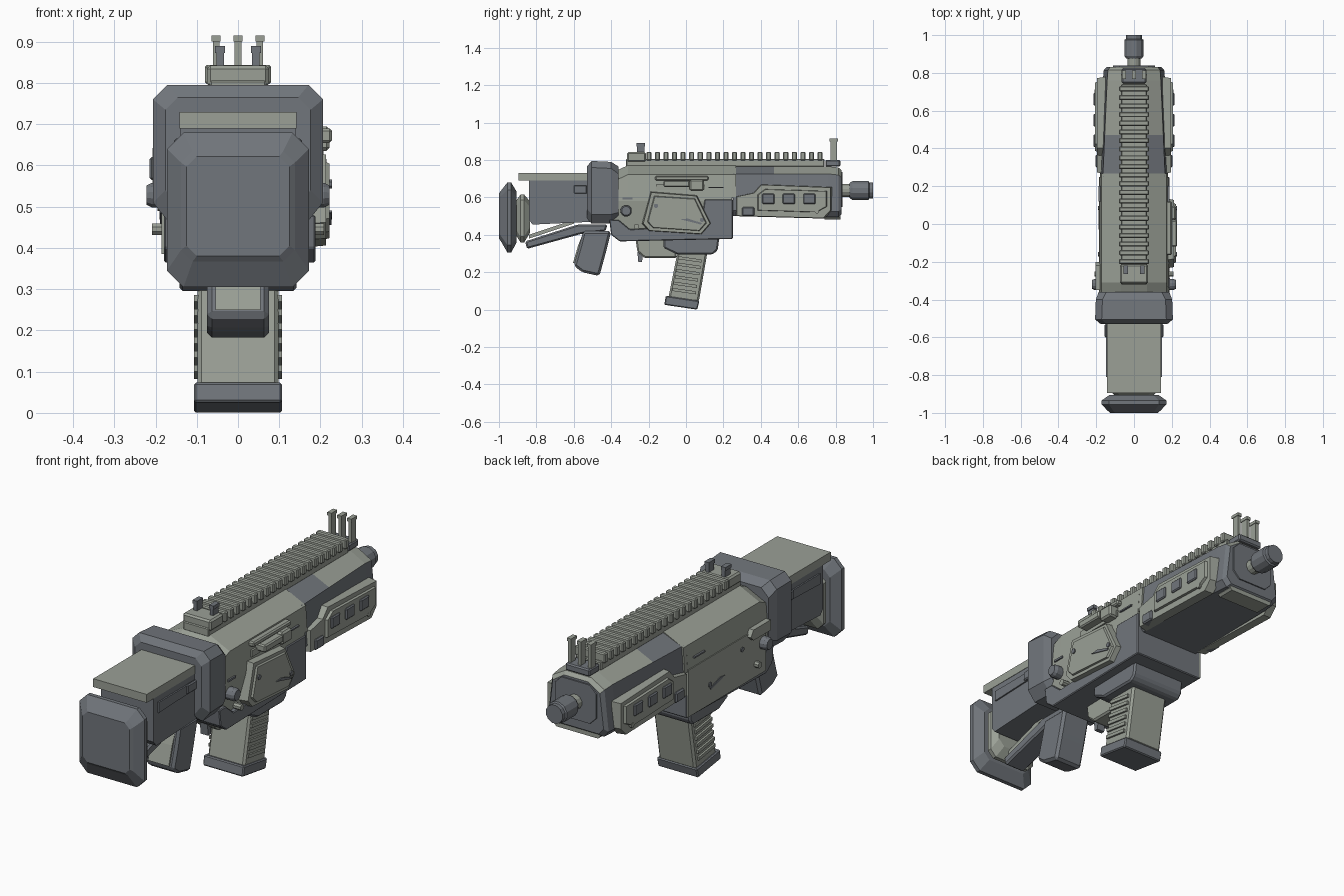
import bpy, bmesh, math
from mathutils import Vector


def material(name, rgb):
    m = bpy.data.materials.new(name)
    m.diffuse_color = (*rgb, 1)
    return m


GREEN = material("olive grey", (0.325, 0.35, 0.305))
DARK = material("slate grey", (0.165, 0.18, 0.20))


def finish(name, bm, mat):
    bmesh.ops.recalc_face_normals(bm, faces=bm.faces)
    me = bpy.data.meshes.new(name)
    bm.to_mesh(me)
    bm.free()
    me.materials.append(mat)
    ob = bpy.data.objects.new(name, me)
    bpy.context.collection.objects.link(ob)
    return ob


def loft(name, rings, mat):
    """Skin between closed rings of points, capped at both ends."""
    bm = bmesh.new()
    loops = [[bm.verts.new(p) for p in r] for r in rings]
    n = len(loops[0])
    for a, b in zip(loops, loops[1:]):
        for i in range(n):
            bm.faces.new((a[i], a[(i + 1) % n], b[(i + 1) % n], b[i]))
    bm.faces.new(loops[0])
    bm.faces.new(loops[-1])
    return finish(name, bm, mat)


def octagon(y, hx, z0, z1, tx, tz, bx, bz, low=None):
    """Chamfered cross-section; low is the half width of the lower side."""
    lx = low or hx
    half = [(lx - bx, z0), (lx, z0 + bz), (hx, z1 - tz), (hx - tx, z1)]
    return [(x, y, z) for x, z in half] + [(-x, y, z) for x, z in reversed(half)]


def prism(name, pts, x0, x1, mat, bevel=0, inset=0):
    """Side profile of (y, z) points extruded along x; inset shrinks the x1 end."""
    cy = sum(p[0] for p in pts) / len(pts)
    cz = sum(p[1] for p in pts) / len(pts)
    k = 1 - inset
    ob = loft(name, [[(x0, y, z) for y, z in pts],
                     [(x1, cy + (y - cy) * k, cz + (z - cz) * k) for y, z in pts]], mat)
    if bevel:
        bm = bmesh.new()
        bm.from_mesh(ob.data)
        bmesh.ops.bevel(bm, geom=bm.edges[:], offset=bevel, segments=1, affect='EDGES')
        bm.to_mesh(ob.data)
        bm.free()
    return ob


def box(name, x0, x1, y0, y1, z0, z1, mat, bevel=0):
    return prism(name, [(y0, z0), (y1, z0), (y1, z1), (y0, z1)], x0, x1, mat, bevel)


def disc(name, axis, centre, stations, mat, n=12):
    """Turned part: stations are (distance, radius) along the axis."""
    rings = []
    for d, r in stations:
        ring = []
        for i in range(n):
            a = 2 * math.pi * (i + 0.5) / n
            u, v = r * math.cos(a), r * math.sin(a)
            off = (d, u, v) if axis == 'x' else (u, d, v)
            ring.append(tuple(Vector(centre) + Vector(off)))
        rings.append(ring)
    return loft(name, rings, mat)


# Butt pad and its inner backing
loft("butt_pad", [octagon(y, hx, z0, z1, c, c, c, c) for y, hx, z0, z1, c in (
    (-1.0, 0.125, 0.38, 0.622, 0.025), (-0.99, 0.138, 0.367, 0.635, 0.028),
    (-0.955, 0.172, 0.305, 0.68, 0.04), (-0.935, 0.172, 0.305, 0.68, 0.04),
    (-0.905, 0.13, 0.36, 0.63, 0.03))], DARK)
loft("pad_backing", [octagon(y, hx, z0, z1, 0.03, 0.03, 0.03, 0.03) for y, hx, z0, z1 in (
    (-0.91, 0.10, 0.40, 0.58), (-0.885, 0.125, 0.36, 0.615),
    (-0.865, 0.125, 0.36, 0.615), (-0.835, 0.10, 0.41, 0.58))], GREEN)

# Stock
prism("stock_body", [(-0.84, 0.48), (-0.82, 0.455), (-0.5, 0.47), (-0.5, 0.69), (-0.84, 0.69)],
      -0.14, 0.14, DARK)
box("cheek_rest", -0.142, 0.142, -0.895, -0.5, 0.69, 0.73, GREEN)
box("cheek_rest_base", -0.12, 0.12, -0.84, -0.5, 0.67, 0.70, GREEN)
for s in (-1, 1):
    prism("stock_side_rib", [(-0.81, 0.61), (-0.52, 0.62), (-0.52, 0.66), (-0.81, 0.66)],
          s * 0.13, s * 0.147, DARK)
    box("stock_latch", s * 0.14, s * 0.155, -0.60, -0.53, 0.62, 0.665, DARK, 0.005)
prism("stock_strut", [(-0.85, 0.325), (-0.86, 0.365), (-0.58, 0.455), (-0.42, 0.455),
                      (-0.43, 0.42), (-0.56, 0.405)], -0.055, 0.055, DARK, 0.008)
prism("strut_spine", [(-0.84, 0.38), (-0.60, 0.46), (-0.60, 0.48), (-0.84, 0.40)], -0.04, 0.04, GREEN)

# Pistol grip with a lighter back strap
prism("grip", [(-0.55, 0.42), (-0.40, 0.42), (-0.43, 0.30), (-0.463, 0.18), (-0.555, 0.20),
               (-0.60, 0.235), (-0.57, 0.34)], -0.075, 0.075, DARK, 0.012)
prism("grip_back_strap", [(-0.604, 0.25), (-0.578, 0.34), (-0.55, 0.41), (-0.53, 0.41), (-0.58, 0.25)],
      -0.055, 0.055, GREEN)

# Collar around the rear of the receiver
loft("collar", [octagon(y, hx, z0, z1, c, c, 0.04, 0.05) for y, hx, z0, z1, c in (
    (-0.53, 0.176, 0.49, 0.765, 0.03), (-0.505, 0.206, 0.46, 0.795, 0.035),
    (-0.40, 0.202, 0.46, 0.79, 0.035), (-0.36, 0.187, 0.47, 0.765, 0.04))], DARK)

# Receiver
loft("receiver_upper", [octagon(y, 0.173, 0.42, z1, 0.105, 0.05, 0.02, 0.16, 0.184) for y, z1 in (
    (-0.39, 0.735), (-0.31, 0.772), (0.246, 0.772))], GREEN)
loft("receiver_front", [octagon(y, 0.173, 0.60, 0.772, 0.105, 0.05, 0.0, 0.005, 0.181)
                        for y in (0.24, 0.268)], GREEN)
prism("receiver_lower", [(-0.41, 0.48), (-0.40, 0.40), (-0.355, 0.365), (0.25, 0.378), (0.25, 0.59),
                         (0.10, 0.59), (0.08, 0.45), (-0.30, 0.43), (-0.36, 0.48)],
      -0.18, 0.188, DARK, 0.004)
box("left_skin", -0.186, -0.17, -0.34, 0.248, 0.385, 0.61, GREEN)

# Trigger housing, magazine well and magazine
prism("trigger_housing", [(-0.27, 0.38), (-0.05, 0.38), (-0.05, 0.275), (-0.22, 0.275), (-0.26, 0.31)],
      -0.06, 0.06, GREEN, 0.008)
prism("trigger", [(-0.26, 0.31), (-0.23, 0.30), (-0.235, 0.255), (-0.255, 0.255)], -0.02, 0.02, DARK)
prism("magazine_well", [(-0.12, 0.385), (0.178, 0.385), (0.17, 0.32), (0.145, 0.296), (-0.05, 0.296),
                        (-0.12, 0.33)], -0.142, 0.142, DARK, 0.008)
prism("magazine", [(-0.045, 0.31), (0.115, 0.31), (0.068, 0.04), (-0.097, 0.05)], -0.098, 0.098, GREEN, 0.01)
prism("magazine_base", [(-0.108, 0.074), (0.072, 0.047), (0.06, 0.0), (-0.116, 0.026)],
      -0.107, 0.107, DARK, 0.005)
for s in (-1, 1):
    for i in range(6):
        z, y = 0.10 + i * 0.034, -0.012 + i * 0.006
        prism("magazine_rib", [(y - 0.06, z), (y + 0.065, z - 0.018), (y + 0.065, z - 0.002), (y - 0.06, z + 0.016)],
              s * 0.09, s * 0.107, GREEN)

# Fore-end, with a lighter top surface towards the front
fore = loft("fore_end", [octagon(y, hx, z0, z1, tx, 0.04, 0.025, 0.03, low) for y, hx, low, z0, z1, tx in (
    (0.25, 0.165, 0.18, 0.50, 0.766, 0.095), (0.47, 0.155, 0.174, 0.50, 0.766, 0.085),
    (0.76, 0.142, 0.165, 0.495, 0.766, 0.075), (0.815, 0.138, 0.16, 0.495, 0.76, 0.07),
    (0.832, 0.125, 0.145, 0.51, 0.745, 0.06))], DARK)
fore.data.materials.append(GREEN)
for f in fore.data.polygons:
    if f.normal.z > 0.6 and f.center.y > 0.47:
        f.material_index = 1
loft("fore_end_lip", [octagon(y, 0.12, 0.483, 0.52, 0.01, 0.01, 0.01, 0.01) for y in (0.74, 0.825)], GREEN)
for s in (-1, 1):
    prism("side_panel", [(0.265, 0.50), (0.74, 0.487), (0.78, 0.53), (0.78, 0.655), (0.40, 0.67),
                         (0.36, 0.625), (0.265, 0.605)], s * 0.15, s * 0.195, GREEN, 0, 0.03)
    prism("side_panel_face", [(0.38, 0.53), (0.70, 0.52), (0.755, 0.55), (0.755, 0.635), (0.42, 0.645),
                              (0.38, 0.615)], s * 0.19, s * 0.207, GREEN, 0, 0.04)
    box("panel_foot", s * 0.16, s * 0.205, 0.30, 0.365, 0.50, 0.55, DARK, 0.006)
    for y in (0.44, 0.55, 0.66):
        box("panel_window", s * 0.20, s * 0.215, y - 0.033, y + 0.033, 0.565, 0.62, DARK, 0.005)
    disc("panel_screw", 'x', (0, 0.70, 0.525), [(s * 0.19, 0.012), (s * 0.208, 0.012)], GREEN, 8)

# Barrel and muzzle
loft("front_plate", [octagon(y, 0.11, 0.55, 0.735, c, c, c, c) for y, c in ((0.82, 0.03), (0.838, 0.035))], DARK)
disc("barrel", 'y', (0, 0, 0.637), [(0.80, 0.035), (0.90, 0.035)], GREEN)
disc("muzzle", 'y', (0, 0, 0.637), [(0.875, 0.042), (0.89, 0.052), (0.975, 0.052), (0.98, 0.045),
                                   (1.0, 0.045)], DARK)

# Top rail with evenly spaced teeth
box("rail_base", -0.068, 0.068, -0.32, 0.74, 0.765, 0.806, GREEN, 0.004)
for i in range(21):
    y = -0.198 + i * 0.0457
    box("rail_tooth", -0.08, 0.08, y - 0.0135, y + 0.0135, 0.797, 0.844, GREEN, 0.005)

# Rear and front sights
box("rear_sight_base", -0.075, 0.075, -0.315, -0.215, 0.79, 0.842, GREEN, 0.008)
box("front_sight_base", -0.065, 0.065, 0.745, 0.825, 0.765, 0.80, DARK, 0.006)
for s in (-1, 1):
    box("rear_sight_post", s * 0.034, s * 0.052, -0.262, -0.222, 0.835, 0.875, DARK)
    box("rear_sight_cap", s * 0.032, s * 0.056, -0.265, -0.219, 0.873, 0.89, DARK)
for x in (-0.053, 0, 0.053):
    box("front_sight_post", x - 0.008, x + 0.008, 0.772, 0.808, 0.79, 0.905, GREEN)
    box("front_sight_cap", x - 0.011, x + 0.011, 0.768, 0.812, 0.90, 0.915, GREEN)

# Right receiver panel and ejection port
prism("receiver_panel", [(-0.235, 0.46), (-0.19, 0.632), (0.06, 0.612), (0.135, 0.46), (0.085, 0.402),
                         (-0.20, 0.42)], 0.17, 0.213, GREEN, 0, 0.04)
prism("receiver_panel_face", [(-0.21, 0.47), (-0.172, 0.61), (0.05, 0.595), (0.113, 0.463), (0.075, 0.42),
                              (-0.18, 0.437)], 0.208, 0.222, GREEN, 0, 0.05)
box("ejection_port", 0.10, 0.186, -0.16, 0.10, 0.64, 0.67, GREEN)
box("ejection_cover", 0.13, 0.20, -0.165, 0.12, 0.69, 0.715, GREEN, 0.006)
box("bolt_handle", 0.15, 0.228, -0.12, 0.02, 0.655, 0.69, GREEN, 0.006)
box("bolt_tab", 0.15, 0.222, 0.02, 0.095, 0.635, 0.695, GREEN, 0.008)

# Buttons, pins and slots on both flanks
for s in (-1, 1):
    face = 0.222 if s > 0 else 0.184
    disc("selector_knob", 'x', (0, -0.32, 0.528), [(s * 0.17, 0.031), (s * 0.208, 0.031), (s * 0.222, 0.024)], DARK)
    disc("rear_pin", 'x', (0, -0.265, 0.445), [(s * 0.17, 0.015), (s * 0.208, 0.015)], GREEN, 8)
    for y in (-0.16, 0.085):
        disc("panel_pin", 'x', (0, y, 0.555 if y < 0 else 0.48), [(s * 0.18, 0.012), (s * (face + 0.006), 0.012)],
             DARK, 8)
    prism("panel_slot", [(-0.03, 0.483), (0.08, 0.455), (0.085, 0.463), (0.01, 0.487)],
          s * 0.18, s * (face + 0.005), DARK)
    box("rear_vent", s * 0.17, s * 0.19, -0.34, -0.285, 0.59, 0.60, DARK)
    box("front_vent", s * 0.17, s * 0.187, 0.12, 0.20, 0.65, 0.657, DARK)
prism("left_rear_block", [(-0.35, 0.58), (-0.22, 0.58), (-0.20, 0.60), (-0.22, 0.63), (-0.35, 0.63)],
      -0.17, -0.205, GREEN)
